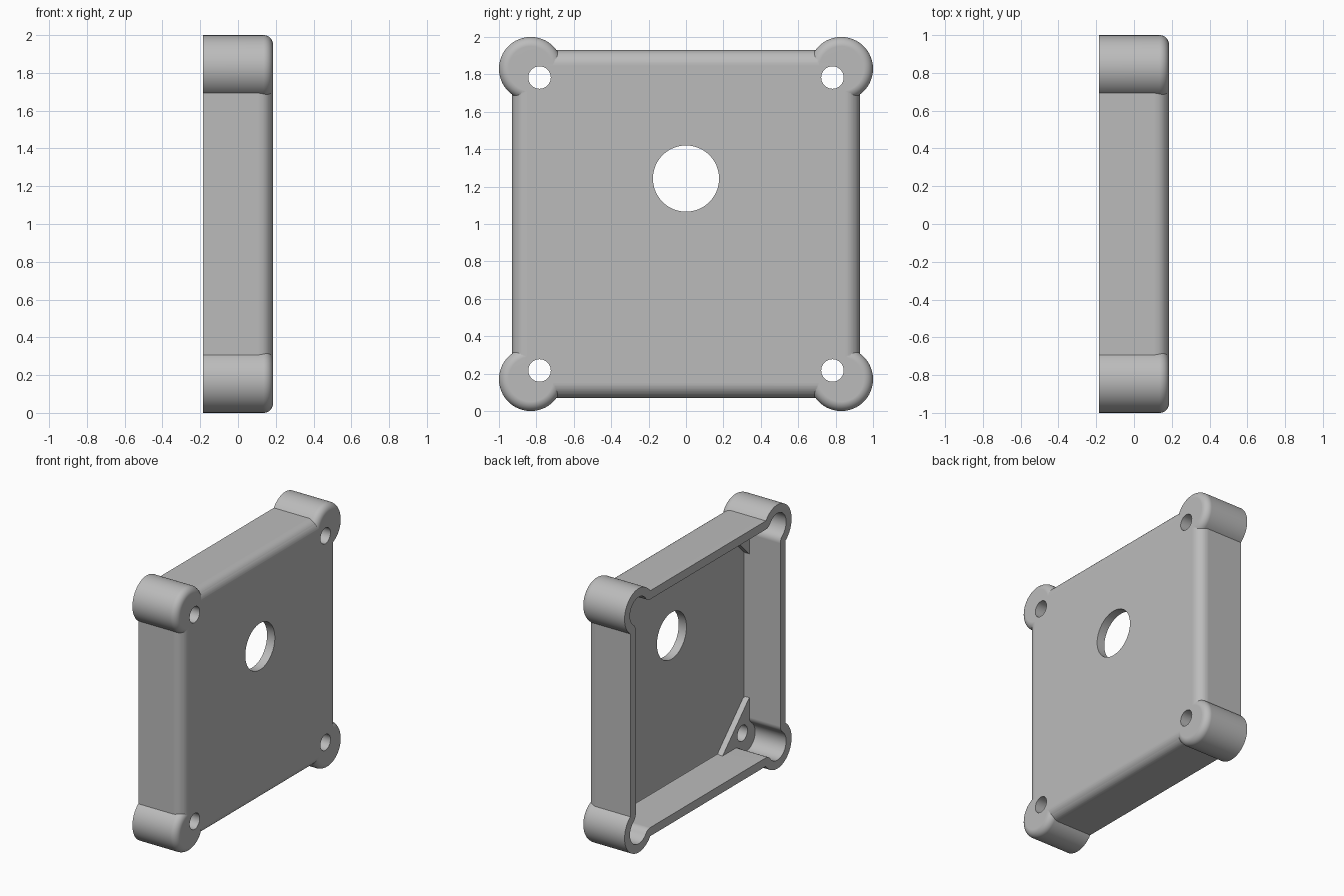
import bpy, bmesh, math
from mathutils import Matrix

cube = bpy.data.objects.get("Cube")
if cube:
    bpy.data.objects.remove(cube, do_unlink=True)

BACK, FACE = -0.185, 0.185        # open rim and closed face along x
HALF, WALL = 0.93, 0.065          # half side of the square, shell thickness
CC, CR = 0.83, 0.17               # corner post centre and radius
FLOOR = FACE - WALL

grey = bpy.data.materials.new("plain grey")
grey.use_nodes = True
grey.diffuse_color = (0.5, 0.5, 0.5, 1)
grey.node_tree.nodes["Principled BSDF"].inputs["Base Color"].default_value = (0.5, 0.5, 0.5, 1)


def arc(cy, cz, r, a0, a1, n):
    """Points on an arc in the yz plane, angles in degrees."""
    angles = [math.radians(a0 + (a1 - a0) * i / n) for i in range(n + 1)]
    return [(cy + r * math.cos(a), cz + r * math.sin(a)) for a in angles]


def circle(cy, cz, r, n=64):
    return arc(cy, cz, r, 0, 360, n)[:-1]


def square(h):
    return [(h, -h), (h, h), (-h, h), (-h, -h)]


def turned(points, k):
    """Quarter turns about the x axis."""
    for _ in range(k):
        points = [(-z, y) for y, z in points]
    return points


def fillet(r, n=8):
    """(x, inset) pairs rounding an edge into the closed face."""
    steps = [math.pi / 2 * i / n for i in range(n + 1)]
    return [(FACE - r + r * math.sin(a), r - r * math.cos(a)) for a in steps]


def solid(name, lofts):
    """Closed solids, each lofted through (x, outline) rings."""
    bm = bmesh.new()
    for rings in lofts:
        loops = [[bm.verts.new((x, y, z + 1)) for y, z in pts] for x, pts in rings]
        for a, b in zip(loops, loops[1:]):
            for i in range(len(a)):
                j = (i + 1) % len(a)
                bm.faces.new((a[i], a[j], b[j], b[i]))
        bm.faces.new(loops[0][::-1])
        bm.faces.new(loops[-1])
    bmesh.ops.recalc_face_normals(bm, faces=bm.faces)
    mesh = bpy.data.meshes.new(name)
    bm.to_mesh(mesh)
    bm.free()
    mesh.materials.append(grey)
    obj = bpy.data.objects.new(name, mesh)
    bpy.context.collection.objects.link(obj)
    return obj


def combine(target, tool, operation):
    mod = target.modifiers.new(operation.lower(), 'BOOLEAN')
    mod.operation, mod.solver, mod.object = operation, 'EXACT', tool
    bpy.context.view_layer.objects.active = target
    bpy.ops.object.modifier_apply(modifier=mod.name)
    bpy.data.objects.remove(tool, do_unlink=True)


# Square box with rounded face edges
cover = solid("enclosure_cover", [
    [(BACK, square(HALF))] + [(x, square(HALF - d)) for x, d in fillet(0.08)]])

# Four round corner posts
corners = [(sy * CC, sz * CC) for sy in (-1, 1) for sz in (-1, 1)]
combine(cover, solid("corner_posts", [
    [(BACK, circle(y, z, CR))] + [(x, circle(y, z, CR - d)) for x, d in fillet(0.05)]
    for y, z in corners]), 'UNION')

# Hollow that follows the outline at an even wall thickness
off = math.sqrt(CR ** 2 - (HALF - CC) ** 2)
bend = math.degrees(math.atan2(off, CC - HALF))
corner = (arc(HALF, CC - off, WALL, 180, bend, 5)
          + arc(CC, CC, CR - WALL, bend - 180, 270 - bend, 32)[1:-1]
          + arc(CC - off, HALF, WALL, 90 - bend, -90, 5))
outline = [p for k in range(4) for p in turned(corner, k)]
inner = [(BACK - 0.1, 1), (FLOOR - 0.015, 1), (FLOOR - 0.004, 0.995), (FLOOR, 0.983)]
combine(cover, solid("hollow", [
    [(x, [(y * s, z * s) for y, z in outline]) for x, s in inner]]), 'DIFFERENCE')

# Raised triangular pads around the screw holes
pad = ([(0.53, 0.88), (0.88, 0.53), (0.88, 0.72)]
       + arc(CC, CC, 0.13, -60, 150, 20) + [(0.72, 0.88)])
combine(cover, solid("screw_pads", [
    [(FLOOR - 0.045, turned(pad, k)), (FLOOR + 0.02, turned(pad, k))]
    for k in range(4)]), 'UNION')

# Screw holes and the large round opening
holes = [(sy * 0.783, sz * 0.783, 0.06) for sy in (-1, 1) for sz in (-1, 1)]
holes.append((0, 0.243, 0.177))
combine(cover, solid("holes", [
    [(0, circle(y, z, r, 48)), (0.3, circle(y, z, r, 48))] for y, z, r in holes]), 'DIFFERENCE')

# Smooth curved surfaces, keep sharp edges and flat panels
bpy.ops.object.select_all(action='DESELECT')
cover.select_set(True)
bpy.context.view_layer.objects.active = cover
bpy.ops.object.shade_smooth_by_angle(angle=math.radians(30))
weighted = cover.modifiers.new("flat_panels", 'WEIGHTED_NORMAL')
weighted.keep_sharp = True
